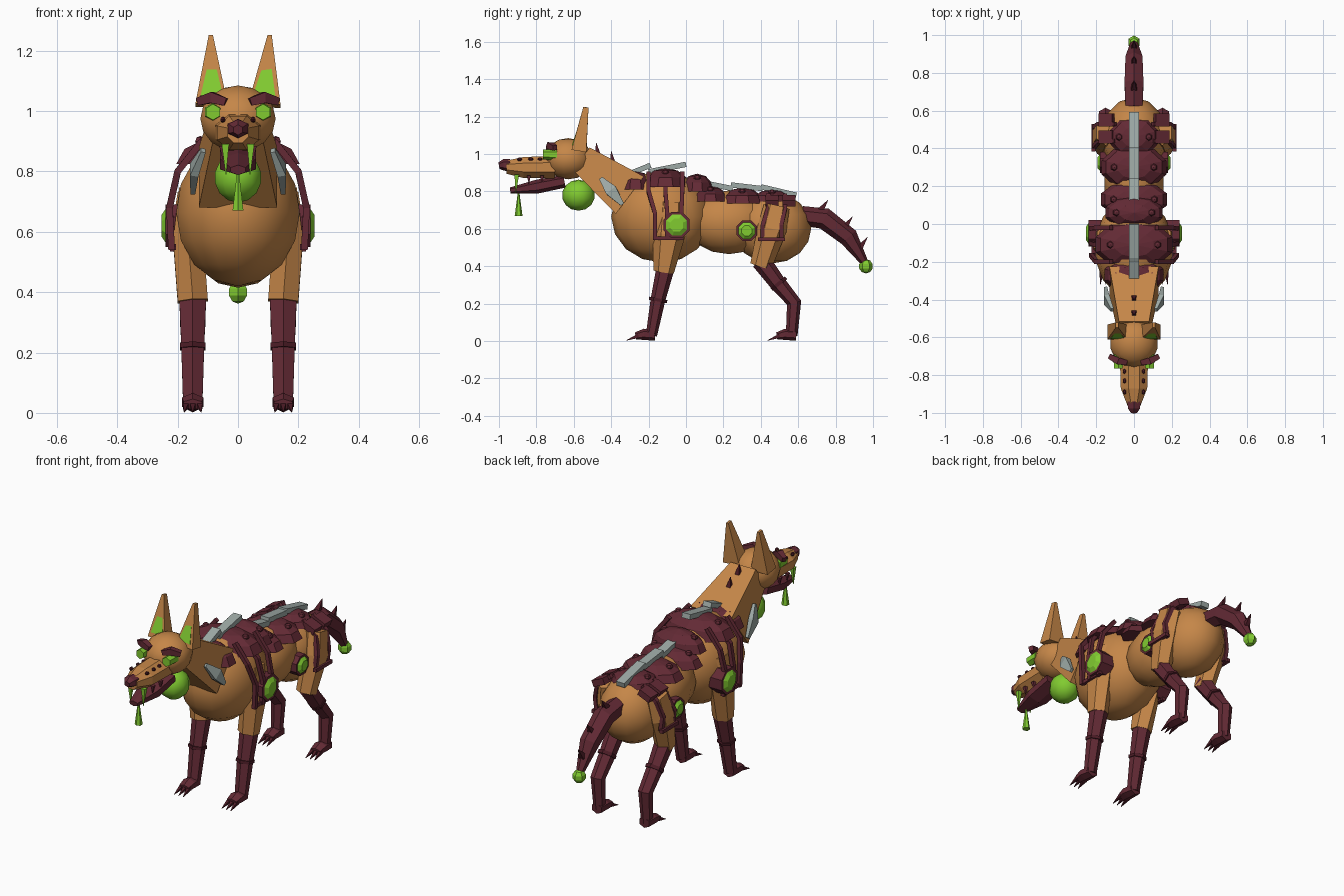
import bpy, bmesh
from math import pi, cos, sin
from mathutils import Vector, Matrix

if "Cube" in bpy.data.objects:
    bpy.data.objects.remove(bpy.data.objects["Cube"])


def material(name, r, g, b):
    m = bpy.data.materials.new(name)
    m.use_nodes = True
    m.diffuse_color = (r, g, b, 1)
    m.node_tree.nodes["Principled BSDF"].inputs["Base Color"].default_value = (r, g, b, 1)
    return m


TAN = material("tan hide", 0.56, 0.24, 0.065)
MAROON = material("maroon armour", 0.125, 0.023, 0.035)
DARK = material("dark maroon", 0.075, 0.012, 0.02)
GREEN = material("glowing green", 0.22, 0.6, 0.03)
GREY = material("grey metal", 0.34, 0.4, 0.38)
X, Y = Vector((1, 0, 0)), Vector((0, 1, 0))


def finish(name, bm, mat, smooth=False):
    bmesh.ops.recalc_face_normals(bm, faces=bm.faces)
    me = bpy.data.meshes.new(name)
    bm.to_mesh(me)
    bm.free()
    me.materials.append(mat)
    for p in me.polygons:
        p.use_smooth = smooth
    ob = bpy.data.objects.new(name, me)
    bpy.context.collection.objects.link(ob)
    return ob


def ball(name, c, r, mat, seg=14, rings=8, smooth=True, dome=False):
    bm = bmesh.new()
    bmesh.ops.create_uvsphere(bm, u_segments=seg, v_segments=rings, radius=1)
    if dome:
        bmesh.ops.bisect_plane(bm, geom=bm.verts[:] + bm.edges[:] + bm.faces[:],
                               plane_co=(0, 0, 0), plane_no=(0, 0, -1), clear_outer=True)
        bmesh.ops.holes_fill(bm, edges=[e for e in bm.edges if e.is_boundary])
    bm.transform(Matrix.Translation(c) @ Matrix.Diagonal((*r, 1)))
    return finish(name, bm, mat, smooth)


def limb(name, pts, radii, mat, sides=6, ref=X):
    """Sweep a polygon along points; a radius may be (along ref, across ref)."""
    pts = [Vector(p) for p in pts]
    bm, rings = bmesh.new(), []
    for i, p in enumerate(pts):
        t = (pts[min(i + 1, len(pts) - 1)] - pts[max(i - 1, 0)]).normalized()
        u = (ref - t * ref.dot(t)).normalized()
        v = t.cross(u)
        a, b = radii[i] if isinstance(radii[i], tuple) else (radii[i],) * 2
        k = 1 / cos(pi / sides)
        rings.append([bm.verts.new(p + k * (u * a * cos(q) + v * b * sin(q)))
                      for q in ((2 * j + 1) * pi / sides for j in range(sides))])
    for r0, r1 in zip(rings, rings[1:]):
        for j in range(sides):
            n = (j + 1) % sides
            bm.faces.new((r0[j], r0[n], r1[n], r1[j]))
    bm.faces.new(rings[0])
    bm.faces.new(rings[-1])
    return finish(name, bm, mat)


def spike(name, base, tip, r, mat=DARK, sides=4):
    ref = X if abs(tip[0] - base[0]) < 0.03 else Y
    return limb(name, [base, tip], [r, 0.001], mat, sides, ref)


# Body masses
ball("chest", (0, -0.13, 0.665), (0.21, 0.27, 0.245), TAN)
ball("waist", (0, 0.23, 0.635), (0.16, 0.23, 0.17), TAN)
ball("rump", (0, 0.46, 0.605), (0.175, 0.21, 0.19), TAN)

# Neck, head, muzzle
limb("neck", [(0, -0.3, 0.78), (0, -0.56, 0.975)], [(0.13, 0.125), (0.08, 0.075)], TAN, 4)
ball("head", (0, -0.63, 0.975), (0.128, 0.13, 0.11), TAN)
limb("muzzle", [(0, -0.7, 0.93), (0, -0.87, 0.928), (0, -0.96, 0.93)],
     [(0.075, 0.06), (0.07, 0.056), (0.035, 0.035)], TAN, 8)
limb("nose", [(0, -0.94, 0.942), (0, -0.975, 0.942), (0, -1.0, 0.938)],
     [(0.035, 0.028), (0.032, 0.027), (0.015, 0.015)], MAROON)
limb("lower_jaw", [(0, -0.65, 0.855), (0, -0.8, 0.825), (0, -0.94, 0.805)],
     [(0.06, 0.03), (0.06, 0.032), (0.025, 0.014)], MAROON)
ball("throat_sac", (0, -0.575, 0.78), (0.082, 0.088, 0.083), GREEN, 10, 7)
limb("drool_drop", [(0, -0.895, 0.67), (0, -0.895, 0.8)], [0.018, 0.003], GREEN)
for i, (y, z) in enumerate(((-0.47, 0.985), (-0.39, 0.94))):
    spike(f"neck_spike_{i}", (0, y, z), (0, y - 0.01, z + 0.075), 0.018)

# Armoured back: domed plates with raised studs
plates = ((-0.27, 0.81, 0.165, 0.1, 0.1), (-0.11, 0.825, 0.215, 0.13, 0.1),
          (0.06, 0.8, 0.16, 0.09, 0.095), (0.13, 0.745, 0.185, 0.1, 0.085),
          (0.3, 0.735, 0.18, 0.12, 0.085), (0.46, 0.745, 0.135, 0.11, 0.065))
for i, (y, z, rx, ry, rz) in enumerate(plates):
    ball(f"back_plate_{i}", (0, y, z), (rx, ry, rz), MAROON, 10, 6, False, True)
    for s in (1, -1):
        ball(f"plate_stud_{i}_{s}", (s * rx * 0.58, y, z + rz * 0.75),
             (0.02, 0.02, 0.018), MAROON, 6, 4, False)

# Tilted metal spine strips
spine = ((-0.35, 0.875, -0.19, 0.94), (-0.2, 0.905, 0.0, 0.945),
         (0.1, 0.845, 0.25, 0.815), (0.24, 0.835, 0.41, 0.815), (0.4, 0.825, 0.59, 0.78))
for i, (y0, z0, y1, z1) in enumerate(spine):
    limb(f"spine_strip_{i}", [(0, y0, z0), (0, y1, z1)], [(0.026, 0.014)] * 2, GREY, 4)

# Tail
limb("tail", [(0, 0.62, 0.67), (0, 0.74, 0.655), (0, 0.87, 0.555), (0, 0.955, 0.42)],
     [0.045, 0.05, 0.045, 0.018], MAROON)
ball("tail_tip", (0, 0.962, 0.4), (0.036, 0.038, 0.038), GREEN, 6, 5, False)
for i, (y, z) in enumerate(((0.72, 0.7), (0.85, 0.61), (0.93, 0.5))):
    spike(f"tail_spike_{i}", (0, y, z), (0, y + 0.04, z + 0.055), 0.016)

# Paired parts
for s, side in ((1, "left"), (-1, "right")):
    def at(x, y, z):
        return (s * x, y, z)

    # Ears, eyes and face details
    tip = 0.105 if s > 0 else 0.09
    limb(f"{side}_ear", [at(0.088, -0.572, 1.02), at(tip, -0.535, 1.25)],
         [(0.053, 0.04), (0.007, 0.014)], TAN, 4)
    limb(f"{side}_ear_lining", [at(0.087, -0.603, 1.05), at(tip - 0.003, -0.556, 1.2)],
         [(0.037, 0.006), (0.002, 0.004)], GREEN, 4)
    limb(f"{side}_eye", [at(0.083, -0.69, 0.997), at(0.083, -0.765, 0.997)], [0.026, 0.023], GREEN, 6)
    limb(f"{side}_brow", [at(0.04, -0.735, 1.03), at(0.085, -0.725, 1.045), at(0.13, -0.7, 1.033)],
         [0.013, 0.018, 0.013], MAROON, 4, Y)
    for i, y in enumerate((-0.78, -0.83, -0.89)):
        ball(f"{side}_muzzle_spot_{i}", at(0.05, y, 0.972), (0.01, 0.014, 0.01), DARK, 6, 4, False)
    spike(f"{side}_fang", at(0.042, -0.905, 0.89), at(0.04, -0.91, 0.79), 0.012, GREEN)
    for i, y in enumerate((-0.77, -0.84)):
        spike(f"{side}_tooth_{i}", at(0.052, y, 0.885), at(0.05, y, 0.84), 0.01, MAROON)
    limb(f"{side}_neck_fin", [at(0.115, -0.455, 0.87), at(0.145, -0.4, 0.805), at(0.15, -0.34, 0.73)],
         [(0.008, 0.01), (0.014, 0.032), (0.008, 0.01)], GREY, 4)

    # Front leg
    limb(f"{side}_front_upper_leg", [at(0.15, -0.08, 0.74), at(0.165, -0.09, 0.57), at(0.15, -0.12, 0.37)],
         [(0.045, 0.07), (0.05, 0.075), (0.05, 0.048)], TAN)
    limb(f"{side}_front_lower_leg", [at(0.15, -0.11, 0.39), at(0.15, -0.15, 0.22), at(0.15, -0.185, 0.03)],
         [(0.045, 0.042), (0.038, 0.034), (0.032, 0.026)], MAROON)
    limb(f"{side}_front_leg_band", [at(0.15, -0.148, 0.228), at(0.15, -0.151, 0.212)], [0.043, 0.042], DARK)

    # Hind leg
    limb(f"{side}_thigh", [at(0.15, 0.485, 0.72), at(0.165, 0.46, 0.6), at(0.15, 0.4, 0.4)],
         [(0.05, 0.06), (0.055, 0.068), (0.045, 0.05)], TAN)
    limb(f"{side}_hind_lower_leg", [at(0.15, 0.4, 0.43), at(0.15, 0.49, 0.31), at(0.15, 0.578, 0.205),
                                    at(0.15, 0.565, 0.03)],
         [0.045, 0.038, 0.034, 0.027], MAROON)
    limb(f"{side}_hind_leg_band", [at(0.15, 0.49, 0.315), at(0.15, 0.502, 0.3)], [0.043, 0.043], DARK)

    # Paws and claws
    for part, y in (("front", -0.165), ("hind", 0.59)):
        limb(f"{side}_{part}_paw", [at(0.15, y, 0.032), at(0.15, y - 0.06, 0.036), at(0.15, y - 0.105, 0.028)],
             [(0.03, 0.026), (0.036, 0.026), (0.03, 0.016)], MAROON)
        for i in (-1, 0, 1):
            spike(f"{side}_{part}_claw_{i}", at(0.15 + i * 0.022, y - 0.09, 0.028),
                  at(0.15 + i * 0.028, y - 0.155, 0.003), 0.011)

    # Straps hanging from the plates around shoulder and hip
    for i, (y0, y1) in enumerate(((-0.2, -0.165), (-0.11, -0.1), (-0.02, -0.025))):
        limb(f"{side}_shoulder_strap_{i}", [at(0.12, y0, 0.9), at(0.2, y0, 0.8), at(0.227, y1, 0.68),
                                            at(0.22, y1, 0.54)], [0.011] * 4, MAROON, 4, Y)
    for i, (y0, y1) in enumerate(((0.44, 0.41), (0.53, 0.51))):
        limb(f"{side}_hip_strap_{i}", [at(0.1, y0, 0.78), at(0.185, y0, 0.71), at(0.212, y1, 0.62),
                                       at(0.2, y1, 0.54)], [0.011] * 4, MAROON, 4, Y)
        limb(f"{side}_hip_pad_{i}", [at(0.11, y0 + 0.02, 0.765), at(0.18, y0 + 0.02, 0.735)],
             [(0.035, 0.018)] * 2, MAROON, 4, Y)
    for part, y, z in (("shoulder", -0.095, 0.55), ("hip", 0.46, 0.545)):
        limb(f"{side}_{part}_strap_link", [at(0.215, y - 0.075, z), at(0.215, y + 0.07, z)],
             [0.01] * 2, MAROON, 4)

    # Round glowing canisters
    for part, x, y, z, r in (("shoulder", 0.2, -0.05, 0.62, 0.07), ("hip", 0.14, 0.325, 0.59, 0.055)):
        limb(f"{side}_{part}_canister_rim", [at(x - 0.04, y, z), at(x + 0.04, y, z)], [r, r], MAROON, 8, Y)
        limb(f"{side}_{part}_canister_core", [at(x, y, z), at(x + 0.04, y, z), at(x + 0.054, y, z)],
             [r * 0.8, r * 0.8, r * 0.5], GREEN, 8, Y)
